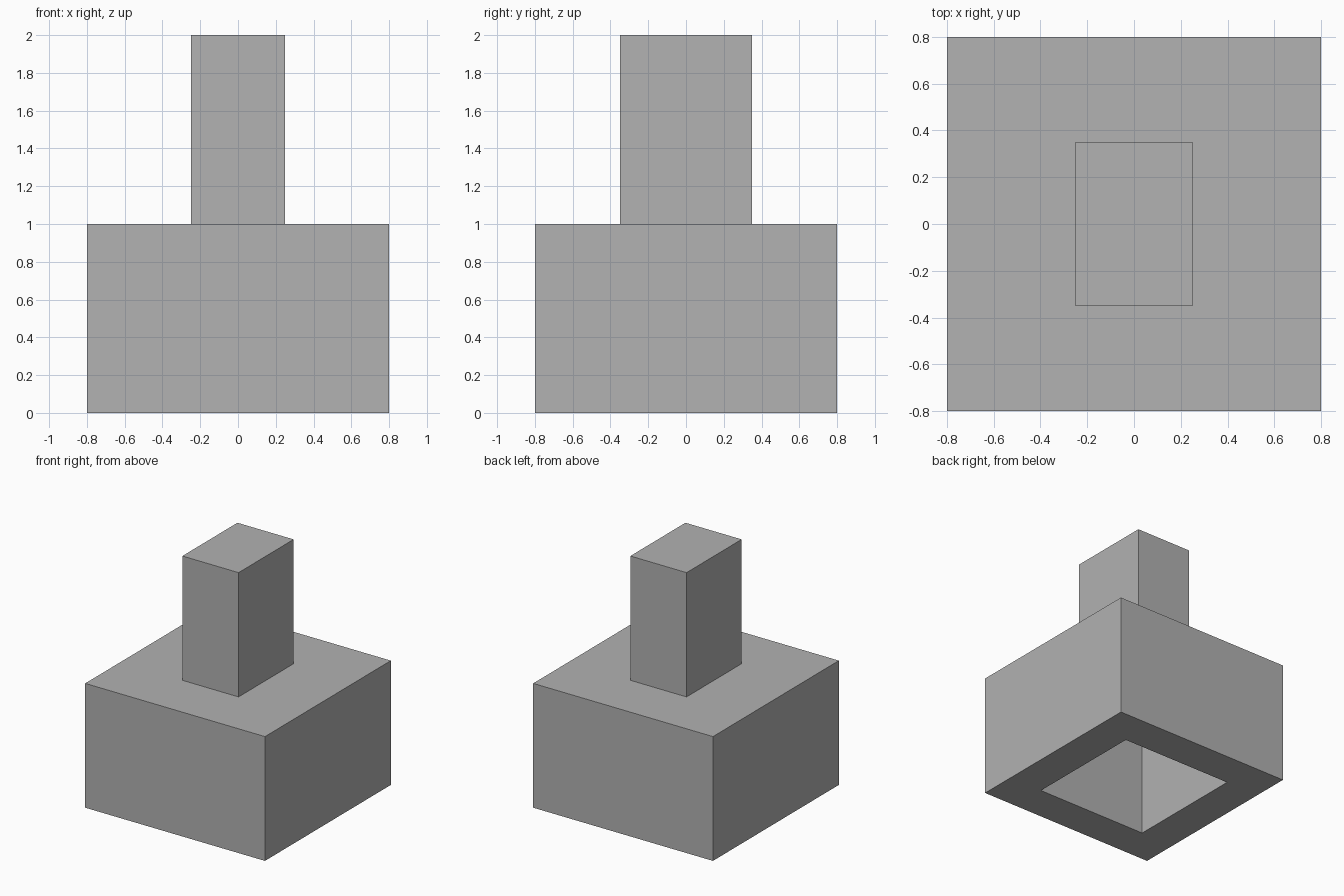
import bpy
import bmesh
from mathutils import Matrix, Vector

old = bpy.data.objects.get("Cube")
if old:
    bpy.data.objects.remove(old, do_unlink=True)

# Single flat colour
grey = bpy.data.materials.new("plain_grey")
grey.use_nodes = True
colour = (0.445, 0.445, 0.445, 1)
grey.diffuse_color = colour
for node in grey.node_tree.nodes:
    if node.type == "BSDF_PRINCIPLED":
        node.inputs["Base Color"].default_value = colour


def box(size, bottom):
    """Box mesh centred on x and y, standing at the given height."""
    bm = bmesh.new()
    centre = Vector((0, 0, bottom + size[2] / 2))
    bmesh.ops.create_cube(bm, size=1, matrix=Matrix.LocRotScale(centre, None, Vector(size)))
    bm.normal_update()
    return bm


def underside(bm):
    return min(bm.faces, key=lambda f: f.calc_center_median().z)


def finish(bm, name):
    bmesh.ops.recalc_face_normals(bm, faces=bm.faces)
    mesh = bpy.data.meshes.new(name)
    bm.to_mesh(mesh)
    bm.free()
    mesh.materials.append(grey)
    obj = bpy.data.objects.new(name, mesh)
    bpy.context.collection.objects.link(obj)
    return obj


# Base block, with a square hollow pushed up into its underside
base = box((1.6, 1.6, 1), 0)
floor = underside(base)
bmesh.ops.inset_region(base, faces=[floor], thickness=0.3, use_even_offset=True)
ceiling = bmesh.ops.extrude_discrete_faces(base, faces=[floor])["faces"][0]
bmesh.ops.translate(base, vec=(0, 0, 0.8), verts=ceiling.verts[:])
finish(base, "hollow_base")

# Rectangular pillar on top, open where it meets the base
pillar = box((0.5, 0.7, 1), 1)
bmesh.ops.delete(pillar, geom=[underside(pillar)], context="FACES_ONLY")
finish(pillar, "pillar")
